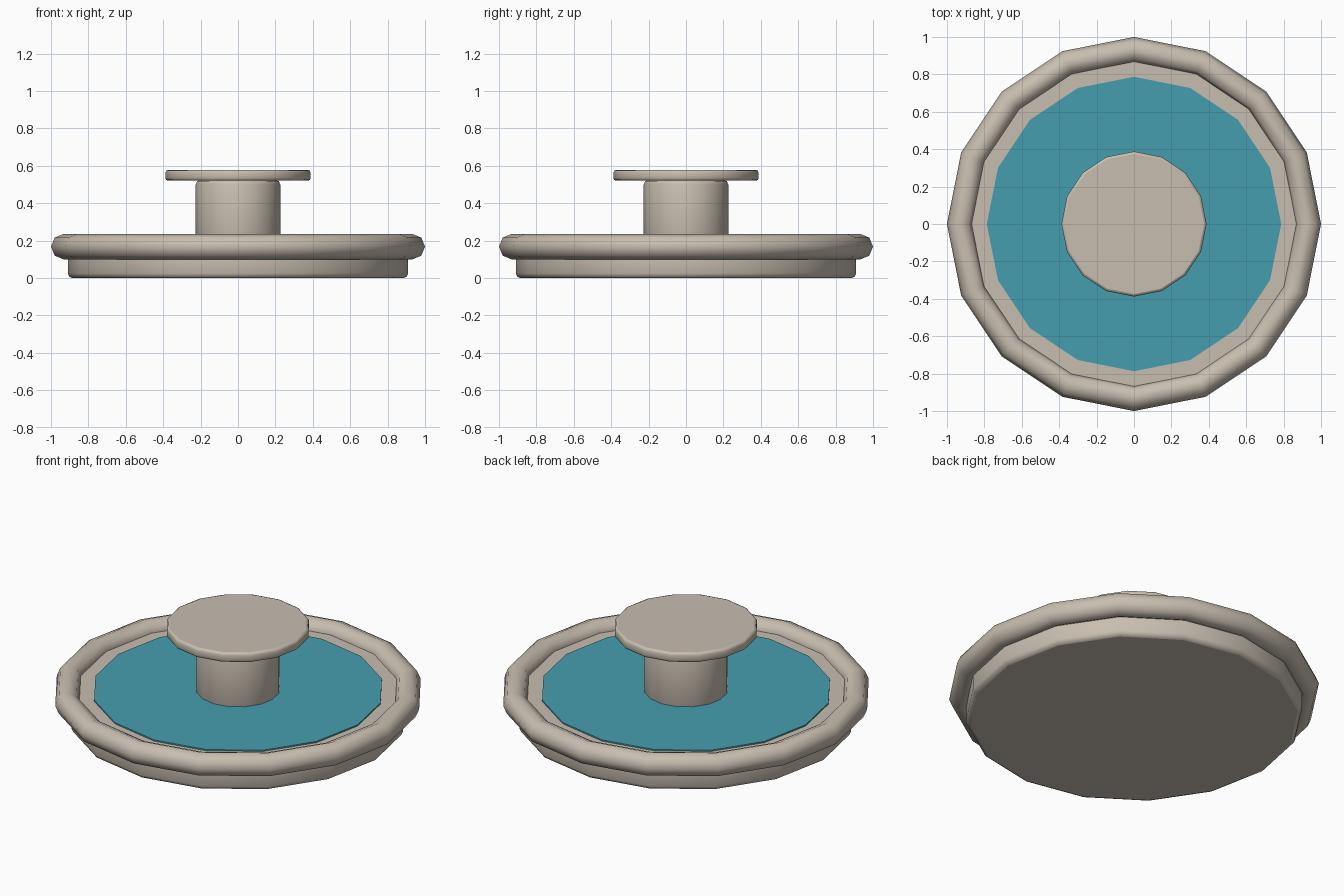
import bpy
import bmesh
from math import cos, sin, pi

SIDES = 16

default = bpy.data.objects.get("Cube")
if default:
    bpy.data.objects.remove(default, do_unlink=True)


def make_material(name, rgb):
    mat = bpy.data.materials.new(name)
    mat.use_nodes = True
    colour = (*rgb, 1.0)
    mat.diffuse_color = colour
    shader = mat.node_tree.nodes["Principled BSDF"]
    shader.inputs["Base Color"].default_value = colour
    shader.inputs["Roughness"].default_value = 0.8
    return mat


def lathe(name, profile, mat, ring=False):
    """Turn a (radius, height) profile, with flat caps or as a closed ring."""
    bm = bmesh.new()
    loops = [[bm.verts.new((r * cos(2 * pi * i / SIDES), r * sin(2 * pi * i / SIDES), z))
              for i in range(SIDES)] for r, z in profile]
    pairs = list(zip(loops, loops[1:]))
    if ring:
        pairs.append((loops[-1], loops[0]))
    for low, high in pairs:
        for i in range(SIDES):
            j = (i + 1) % SIDES
            bm.faces.new((low[i], low[j], high[j], high[i])).smooth = True
    if not ring:
        bm.faces.new(loops[0][::-1])
        bm.faces.new(loops[-1])
    bmesh.ops.recalc_face_normals(bm, faces=bm.faces)
    mesh = bpy.data.meshes.new(name)
    bm.to_mesh(mesh)
    bm.free()
    mesh.materials.append(mat)
    obj = bpy.data.objects.new(name, mesh)
    bpy.context.collection.objects.link(obj)
    return obj


def drum(radius, low, high, bevel):
    """Cylinder profile with rounded top and bottom edges."""
    corner = [(bevel * (1 - cos(a)), bevel * (1 - sin(a))) for a in (0, pi / 4, pi / 2)]
    bottom = [(radius - dx, low + dz) for dx, dz in reversed(corner)]
    top = [(radius - dx, high - dz) for dx, dz in corner]
    return bottom + top


stone = make_material("pale stone", (0.58, 0.515, 0.435))
water = make_material("teal water", (0.062, 0.34, 0.43))

# Basin floor and its rounded rim
lathe("basin_base", drum(0.91, 0.0, 0.178, 0.025), stone)
tube = [(0.932 + 0.068 * cos(i * pi / 4), 0.168 + 0.068 * sin(i * pi / 4)) for i in range(8)]
lathe("basin_rim", tube, stone, ring=True)

# Water surface
lathe("water_surface", [(0.787, 0.178), (0.787, 0.186)], water)

# Central pillar and its cap
lathe("pillar", drum(0.226, 0.15, 0.525, 0.025), stone)
lathe("pillar_cap", drum(0.388, 0.521, 0.578, 0.014), stone)
